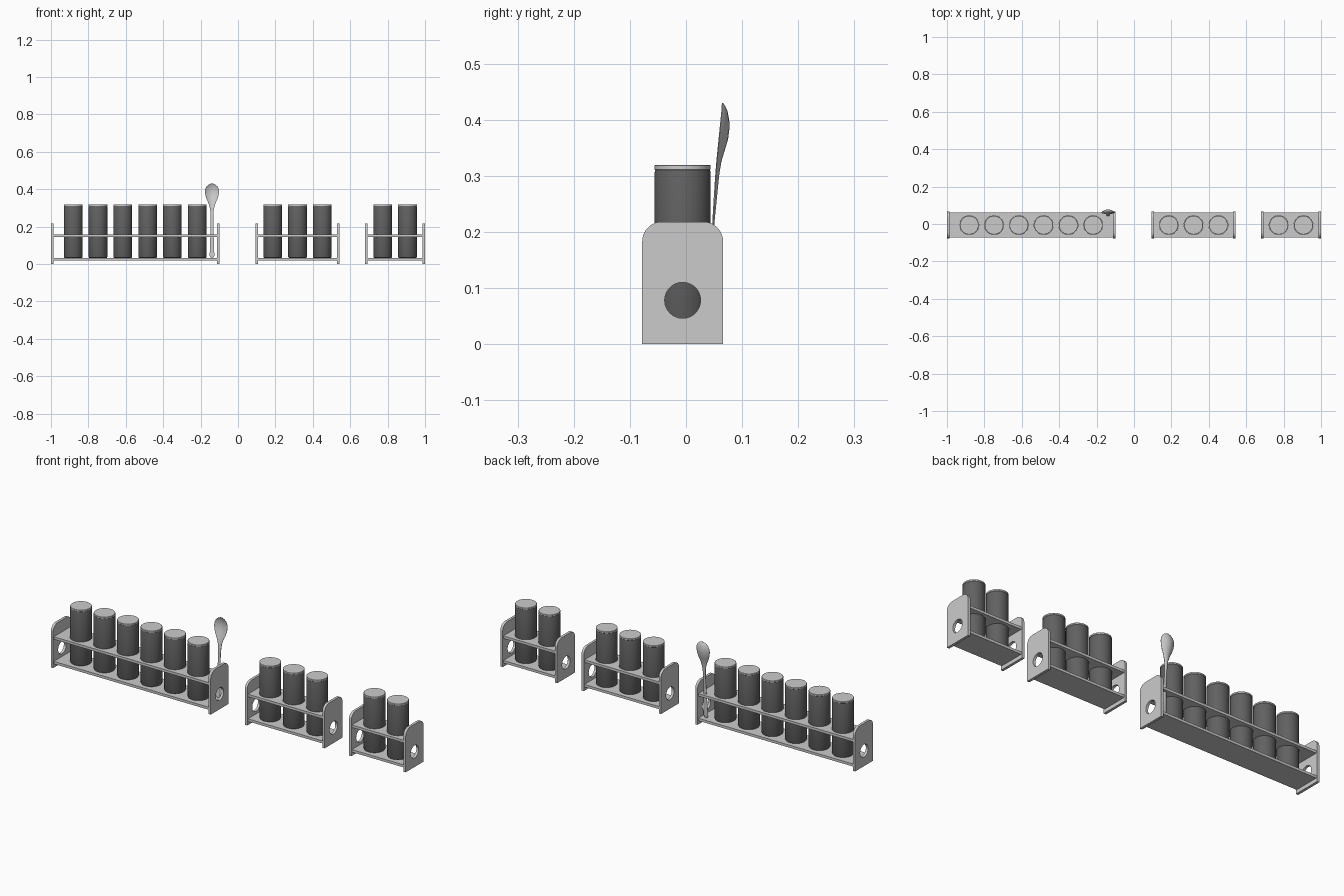
import bpy, bmesh
from math import pi, sin, cos, radians

if "Cube" in bpy.data.objects:
    bpy.data.objects.remove(bpy.data.objects["Cube"])

YC = -0.006            # rack centre line in depth
HALF_D = 0.072         # half depth of end panels
T = 0.013              # board thickness
JAR_R, PITCH = 0.05, 0.1325

dark = bpy.data.materials.new("dark_grey")
dark.diffuse_color = (0.12, 0.12, 0.12, 1)
dark.use_nodes = True
dark.node_tree.nodes["Principled BSDF"].inputs["Base Color"].default_value = dark.diffuse_color


def smooth(ob, angle=35):
    bpy.ops.object.select_all(action='DESELECT')
    ob.select_set(True)
    bpy.context.view_layer.objects.active = ob
    bpy.ops.object.shade_smooth_by_angle(angle=radians(angle))


def circle(cx, cy, r, n=48):
    return [(cx + r * cos(2 * pi * i / n), cy + r * sin(2 * pi * i / n)) for i in range(n)]


def board(name, loops, thick, loc, rot=(0, 0, 0)):
    """Flat board: first loop is the outline, the others are holes."""
    cu = bpy.data.curves.new(name, 'CURVE')
    cu.dimensions, cu.fill_mode, cu.extrude = '2D', 'BOTH', thick / 2
    for pts in loops:
        sp = cu.splines.new('POLY')
        sp.points.add(len(pts) - 1)
        for p, (x, y) in zip(sp.points, pts):
            p.co = (x, y, 0, 1)
        sp.use_cyclic_u = True
    ob = bpy.data.objects.new(name, cu)
    ob.location, ob.rotation_euler = loc, rot
    bpy.context.collection.objects.link(ob)
    bpy.ops.object.select_all(action='DESELECT')
    ob.select_set(True)
    bpy.context.view_layer.objects.active = ob
    bpy.ops.object.convert(target='MESH')
    ob = bpy.context.view_layer.objects.active
    bm = bmesh.new()
    bm.from_mesh(ob.data)
    bmesh.ops.remove_doubles(bm, verts=bm.verts, dist=1e-5)
    bmesh.ops.recalc_face_normals(bm, faces=bm.faces)
    bm.to_mesh(ob.data)
    bm.free()
    smooth(ob)


def loft(name, rings, mat=None):
    """Skin closed rings of points and cap both ends."""
    bm = bmesh.new()
    vs = [[bm.verts.new(p) for p in ring] for ring in rings]
    n = len(vs[0])
    for a, b in zip(vs, vs[1:]):
        for i in range(n):
            j = (i + 1) % n
            bm.faces.new((a[i], a[j], b[j], b[i]))
    bm.faces.new(vs[0])
    bm.faces.new(vs[-1])
    bmesh.ops.recalc_face_normals(bm, faces=bm.faces)
    me = bpy.data.meshes.new(name)
    bm.to_mesh(me)
    bm.free()
    if mat:
        me.materials.append(mat)
    ob = bpy.data.objects.new(name, me)
    bpy.context.collection.objects.link(ob)
    smooth(ob)


def lathe(name, x, profile, mat=None):
    loft(name, [[(px, py, z) for px, py in circle(x, YC, r)] for r, z in profile], mat)


def end_outline(w, h, r, n=10):
    pts = [(-w, 0), (w, 0)]
    for cx, start in ((w - r, 0), (-w + r, pi / 2)):
        for i in range(n + 1):
            a = start + pi / 2 * i / n
            pts.append((cx + r * cos(a), h - r + r * sin(a)))
    return pts


def rack(tag, x0, x1, count):
    xc = (x0 + x1) / 2
    half = (x1 - x0) / 2 - T
    d = HALF_D - 0.005
    # end panels with round finger holes
    for side, x in (("left", x0 + T / 2), ("right", x1 - T / 2)):
        board(f"{tag}_{side}_end", [end_outline(HALF_D, 0.218, 0.035), circle(0, 0.078, 0.032)],
              T, (x, YC, 0), (pi / 2, 0, pi / 2))
    # shelves: solid base, upper one pierced for the jars
    rect = [(-half, -d), (half, -d), (half, d), (-half, d)]
    xs = [(i - (count - 1) / 2) * PITCH for i in range(count)]
    board(f"{tag}_base_shelf", [rect], T, (xc, YC, 0.0255))
    board(f"{tag}_upper_shelf", [rect] + [circle(x, 0, JAR_R + 0.001) for x in xs],
          T, (xc, YC, 0.151))
    # jars and lids
    for i, x in enumerate(xs):
        lathe(f"{tag}_jar_{i + 1}", xc + x,
              [(0.044, 0.032), (0.048, 0.034), (JAR_R, 0.039), (JAR_R, 0.306), (0.0485, 0.310)], dark)
        lathe(f"{tag}_lid_{i + 1}", xc + x,
              [(0.0485, 0.310), (JAR_R, 0.3115), (JAR_R, 0.318), (0.049, 0.319)])


rack("long_rack", -1.0, -0.099, 6)
rack("medium_rack", 0.094, 0.543, 3)
rack("short_rack", 0.68, 1.0, 2)

# spoon: z, half width, front y, bowl depth, thickness
rows = [(0.033, 0.004, 0.036, 0, 0.003), (0.036, 0.009, 0.036, 0, 0.004),
        (0.045, 0.0125, 0.037, 0, 0.004), (0.08, 0.0115, 0.039, 0, 0.004),
        (0.15, 0.009, 0.043, 0, 0.004), (0.22, 0.007, 0.047, 0, 0.004),
        (0.27, 0.0075, 0.050, 0.001, 0.005), (0.30, 0.011, 0.052, 0.003, 0.004),
        (0.325, 0.019, 0.054, 0.006, 0.003), (0.345, 0.028, 0.056, 0.010, 0.003),
        (0.365, 0.0345, 0.058, 0.014, 0.003), (0.385, 0.0375, 0.060, 0.0145, 0.003),
        (0.40, 0.036, 0.0615, 0.0125, 0.003), (0.415, 0.029, 0.063, 0.008, 0.003),
        (0.425, 0.018, 0.0635, 0.0035, 0.0025), (0.43, 0.005, 0.064, 0, 0.002)]
U = [-cos(pi * i / 10) for i in range(11)]
rings = []
for z, w, y, dep, t in rows:
    front = [(-0.139 + w * u, y + dep * (1 - u * u), z) for u in U]
    back = [(-0.139 + w * u, y + dep * (1 - u * u) + t * (0.4 + 0.6 * (1 - u * u)), z) for u in reversed(U)]
    rings.append(front + back)
loft("spoon", rings)
